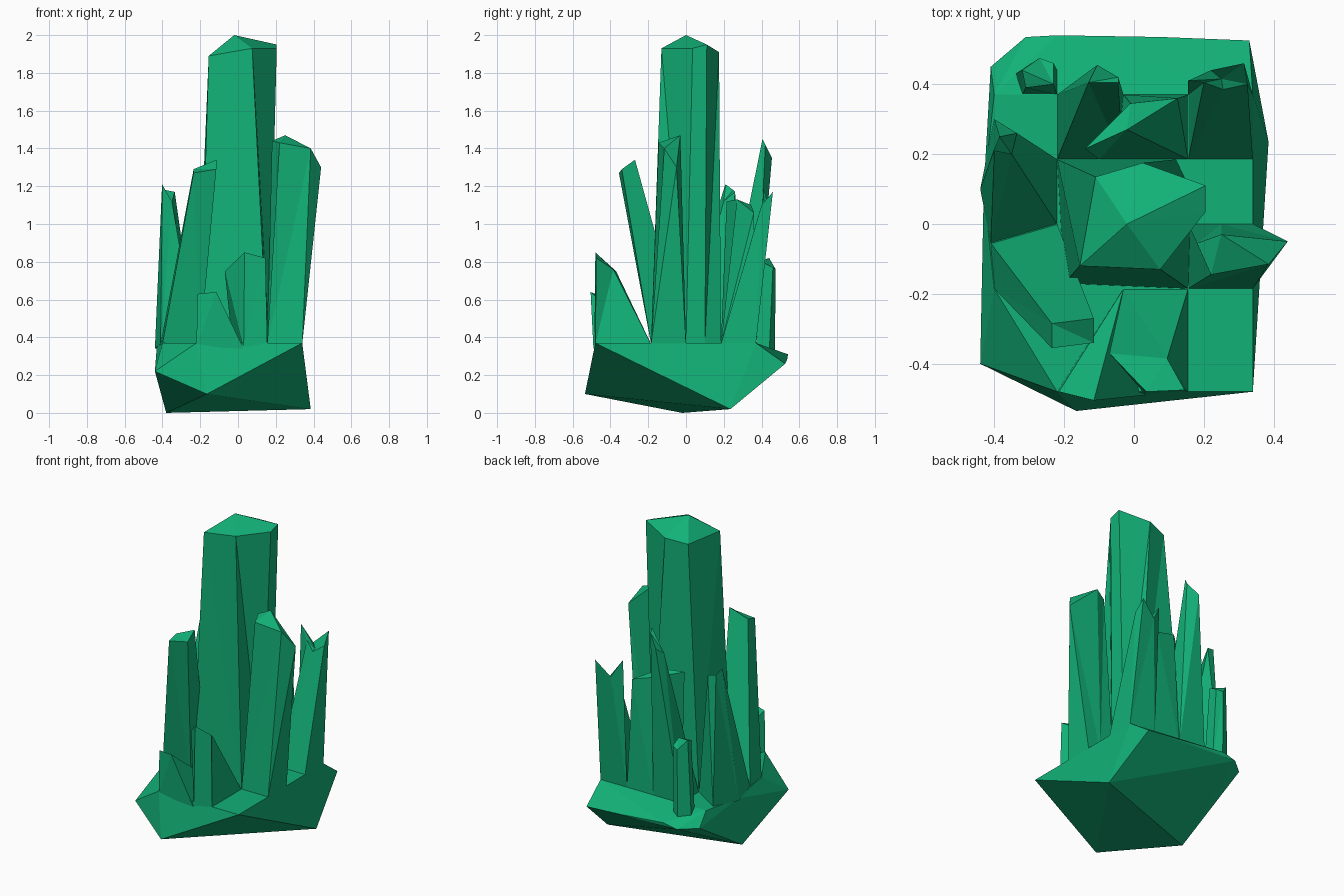
import bpy, bmesh

green = bpy.data.materials.new("emerald green")
green.diffuse_color = (0.006, 0.44, 0.185, 1)
F = 0.365  # level of the rock's flat top


def finish(name, bm):
    bmesh.ops.recalc_face_normals(bm, faces=bm.faces)
    mesh = bpy.data.meshes.new(name)
    bm.to_mesh(mesh)
    bm.free()
    mesh.materials.append(green)
    obj = bpy.data.objects.new(name, mesh)
    bpy.context.collection.objects.link(obj)


def hull(name, points):
    bm = bmesh.new()
    verts = [bm.verts.new(p) for p in points]
    res = bmesh.ops.convex_hull(bm, input=verts)
    loose = [v for v in bm.verts if not v.link_faces]
    bmesh.ops.delete(bm, geom=loose, context='VERTS')
    finish(name, bm)


def crystal(name, foot, top, tip=None):
    """Loft a foot outline (x, y) to an equal-count top outline (x, y, z)."""
    bm = bmesh.new()
    a = [bm.verts.new((p[0], p[1], p[2] if len(p) > 2 else F)) for p in foot]
    b = [bm.verts.new(p) for p in top]
    t = bm.verts.new(tip) if tip else None
    n = len(a)
    bm.faces.new(a[::-1])
    for i in range(n):
        j = (i + 1) % n
        bm.faces.new((a[i], a[j], b[j], b[i]))
        if t:
            bm.faces.new((b[i], b[j], t))
    if not t:
        bm.faces.new(b)
    bmesh.ops.triangulate(bm, faces=bm.faces)
    finish(name, bm)


# Faceted rock with a flat top
hull("rock_base", [
    (-.22, -.48, .37), (.34, -.48, .37), (.34, .37, .37), (-.4, .37, .37), (-.4, -.185, .37),
    (-.44, -.4, .22), (-.165, -.535, .10), (-.38, -.02, 0), (.385, .235, .02),
    (.33, .525, .26), (.08, .535, .28), (-.11, .52, .30), (-.22, .54, .31),
    (-.31, .535, .29), (-.41, .45, .29), (-.43, .10, .35)])

# Tall central crystal with a shallow point
crystal("main_crystal",
        [(-.2, -.17), (.155, -.185), (.165, 0), (.16, .1), (.12, .185), (-.22, .185)],
        [(-.155, -.12, 1.89), (.075, -.13, 1.93), (.205, .035, 1.93),
         (.205, .11, 1.95), (.025, .175, 1.91), (-.11, .135, 1.89)],
        (-.02, 0, 2.0))

# Medium crystals around it
crystal("right_crystal",
        [(.155, -.185), (.34, -.185), (.34, 0), (.25, 0), (.155, 0)],
        [(.22, -.145, 1.43), (.385, -.115, 1.40), (.44, -.05, 1.30),
         (.25, -.03, 1.47), (.18, -.055, 1.44)])
crystal("front_left_crystal",
        [(-.4, -.185), (-.2, -.185), (-.22, 0), (-.41, -.055)],
        [(-.235, -.355, 1.27), (-.115, -.34, 1.29), (-.115, -.27, 1.34), (-.235, -.285, 1.29)])
crystal("left_crystal",
        [(-.41, -.055), (-.22, 0), (-.22, .185), (-.4, .3), (-.44, .10, .34)],
        [(-.40, .205, 1.20), (-.35, .20, 1.12), (-.335, .26, 1.17),
         (-.385, .25, 1.18), (-.402, .21, 1.21)])
crystal("back_tall_crystal",
        [(-.22, .185), (-.03, .185), (-.03, .37), (-.22, .37)],
        [(-.13, .405, 1.31), (-.045, .405, 1.45), (-.045, .42, 1.42), (-.105, .455, 1.35)])
crystal("back_leaning_crystal",
        [(-.1, .185), (.155, .185), (.155, .37), (-.03, .37)],
        [(-.14, .215, 1.12), (-.02, .27, 1.13), (.125, .36, 1.06), (-.01, .345, 1.10)])

# Crystal with a notched, two-pointed top
crystal("back_right_crystal",
        [(.155, .185), (.25, .185), (.34, .185), (.34, .37), (.25, .37), (.155, .37)],
        [(.2, .405, 1.10), (.255, .385, 1.05), (.325, .40, 1.10),
         (.315, .46, 1.17), (.22, .44, 1.08), (.155, .41, 1.19)],
        (.25, .415, 1.06))

# Short crystals at the front and back
crystal("front_short_crystal",
        [(.03, -.485, .34), (.155, -.48), (.155, -.185), (-.03, -.185)],
        [(.035, -.48, .85), (.145, -.475, .82), (.095, -.385, .76), (-.07, -.37, .75)])
hull("front_wedge_crystal",
     [(-.22, -.48, .35), (.03, -.49, .34), (-.03, -.185, F),
      (-.215, -.48, .63), (-.115, -.505, .64)])
crystal("back_small_crystal",
        [(-.32, .37, .33), (-.22, .37, .33), (-.22, .44, .30), (-.27, .47, .29), (-.34, .43, .30)],
        [(-.31, .39, .80), (-.23, .40, .80), (-.23, .46, .77), (-.27, .475, .76), (-.32, .44, .82)])
